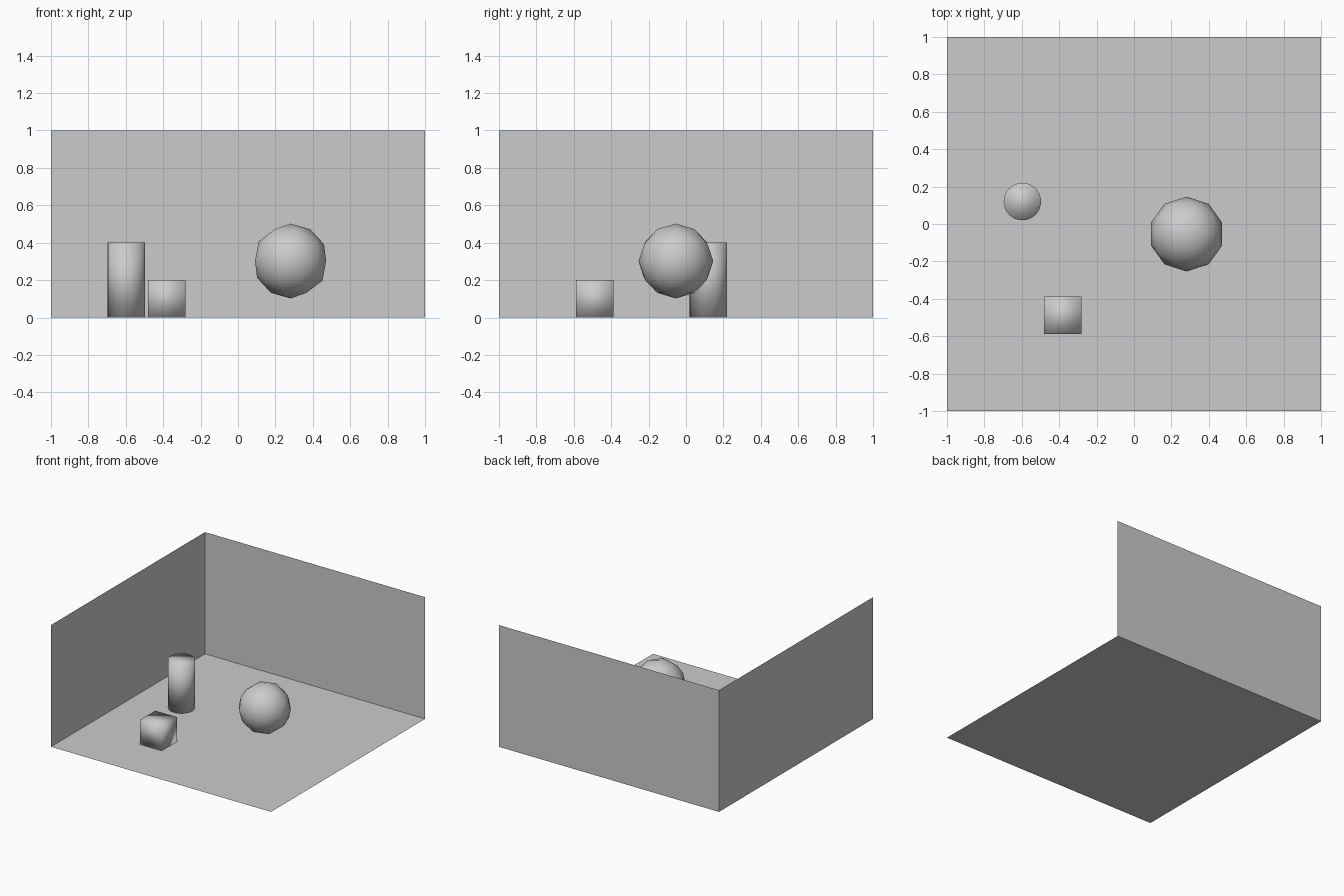
import bpy
import bmesh

if "Cube" in bpy.data.objects:
    bpy.data.objects.remove(bpy.data.objects["Cube"])


def add_object(name, build, location=(0, 0, 0), smooth=True):
    """Create a mesh object from a function that fills a bmesh."""
    bm = bmesh.new()
    build(bm)
    mesh = bpy.data.meshes.new(name)
    bm.to_mesh(mesh)
    bm.free()
    for poly in mesh.polygons:
        poly.use_smooth = smooth
    obj = bpy.data.objects.new(name, mesh)
    obj.location = location
    bpy.context.collection.objects.link(obj)
    return obj


def add_panel(name, corners):
    """Single-sided flat panel."""
    return add_object(
        name, lambda bm: bm.faces.new([bm.verts.new(c) for c in corners]), smooth=False)


# Open room corner: floor, back wall and left wall, facing inward
add_panel("floor", [(-1, -1, 0), (1, -1, 0), (1, 1, 0), (-1, 1, 0)])
add_panel("back_wall", [(-1, 1, 0), (1, 1, 0), (1, 1, 1), (-1, 1, 1)])
add_panel("left_wall", [(-1, -1, 0), (-1, 1, 0), (-1, 1, 1), (-1, -1, 1)])

# Cylinder, smooth shaded across its caps
add_object("cylinder", lambda bm: bmesh.ops.create_cone(
    bm, cap_ends=True, segments=32, radius1=0.1, radius2=0.1, depth=0.4),
    (-0.597, 0.12, 0.201))

# Small cube, smooth shaded across its corners
add_object("cube", lambda bm: bmesh.ops.create_cube(bm, size=0.2),
           (-0.382, -0.487, 0.101))

# Floating low-poly ball
add_object("ball", lambda bm: bmesh.ops.create_icosphere(
    bm, subdivisions=2, radius=0.2), (0.281, -0.054, 0.302))
